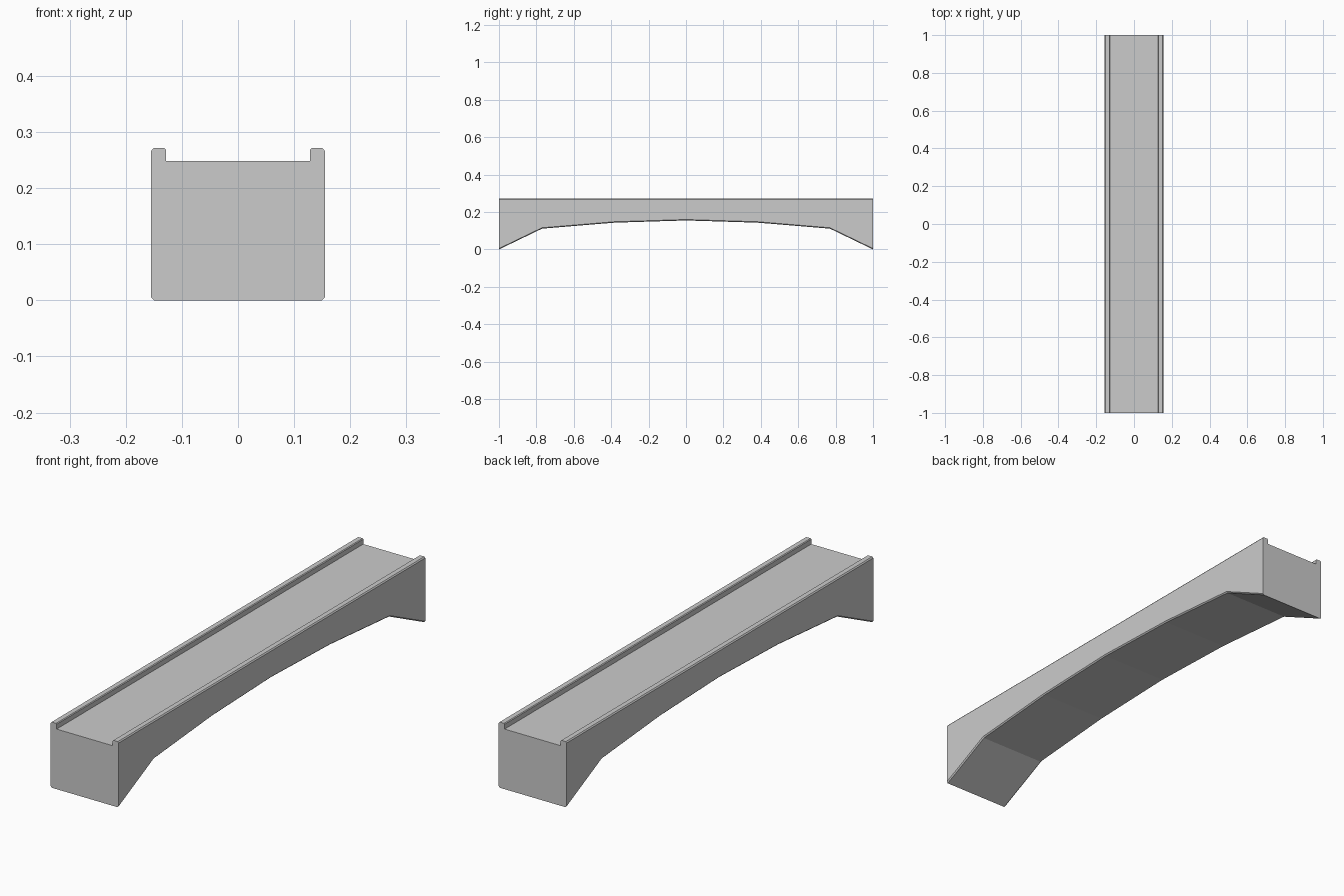
import bpy, bmesh

if "Cube" in bpy.data.objects:
    bpy.data.objects.remove(bpy.data.objects["Cube"])

HALF_W, RAIL_IN, DECK_Z, TOP_Z, C = 0.155, 0.128, 0.248, 0.271, 0.005

# underside arch: (y, z) for one half, mirrored to the other
half_arch = [(0.0, 0.155), (0.385, 0.143), (0.77, 0.111), (1.0, 0.0)]
stations = [(-y, z) for y, z in reversed(half_arch[1:])] + half_arch


def section(z):
    """Bridge cross-section: deck, kerbs and bevelled corners above underside z."""
    right = [(HALF_W - C, z), (HALF_W, z + C),
             (HALF_W, TOP_Z - C), (HALF_W - 0.004, TOP_Z),
             (RAIL_IN + 0.003, TOP_Z), (RAIL_IN, TOP_Z - 0.003),
             (RAIL_IN, DECK_Z)]
    return right + [(-x, h) for x, h in reversed(right)]


# loft the section along the span
bm = bmesh.new()
rings = [[bm.verts.new((x, y, h)) for x, h in section(z)] for y, z in stations]
n = len(rings[0])
for a, b in zip(rings, rings[1:]):
    for i in range(n):
        j = (i + 1) % n
        bm.faces.new((a[i], a[j], b[j], b[i]))

# end walls
bm.faces.new(rings[0])
bm.faces.new(rings[-1])
bmesh.ops.recalc_face_normals(bm, faces=bm.faces)

mesh = bpy.data.meshes.new("bridge_span")
bm.to_mesh(mesh)
bm.free()
bridge = bpy.data.objects.new("bridge_span", mesh)
bpy.context.collection.objects.link(bridge)
